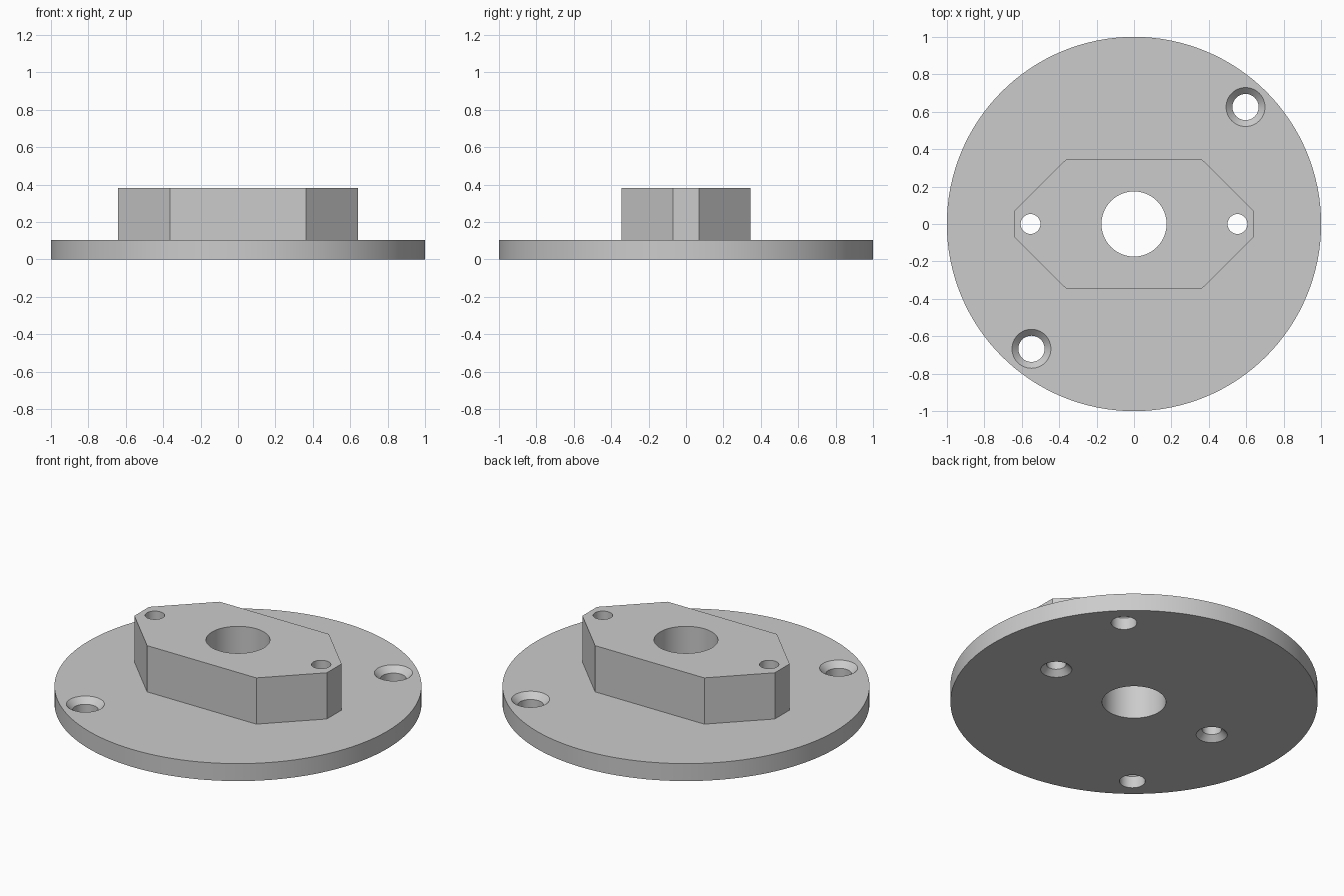
import bpy, bmesh, math

cube = bpy.data.objects.get("Cube")
if cube:
    bpy.data.objects.remove(cube, do_unlink=True)

PLATE_TOP, BOSS_TOP = 0.105, 0.383

grey = bpy.data.materials.new("light grey")
grey.use_nodes = True
colour = (0.6, 0.6, 0.6, 1)
grey.diffuse_color = colour
grey.node_tree.nodes["Principled BSDF"].inputs["Base Color"].default_value = colour


def solid(name, rings):
    """Closed solid skinned through a stack of matching outlines."""
    bm = bmesh.new()
    loops = [[bm.verts.new(p) for p in ring] for ring in rings]
    for low, high in zip(loops, loops[1:]):
        for i in range(len(low)):
            j = (i + 1) % len(low)
            bm.faces.new((low[i], low[j], high[j], high[i]))
    bm.faces.new(loops[0][::-1])
    bm.faces.new(loops[-1])
    mesh = bpy.data.meshes.new(name)
    bm.to_mesh(mesh)
    bm.free()
    mesh.materials.append(grey)
    obj = bpy.data.objects.new(name, mesh)
    bpy.context.collection.objects.link(obj)
    return obj


def lathe(name, profile, x=0, y=0, sides=64):
    """Round solid from (radius, height) points, bottom to top."""
    angles = [2 * math.pi * i / sides for i in range(sides)]
    return solid(name, [[(x + r * math.cos(a), y + r * math.sin(a), z) for a in angles]
                        for r, z in profile])


def combine(target, tool, operation):
    mod = target.modifiers.new(tool.name, "BOOLEAN")
    mod.operation = operation
    mod.solver = "EXACT"
    mod.object = tool
    bpy.context.view_layer.objects.active = target
    bpy.ops.object.modifier_apply(modifier=mod.name)
    bpy.data.objects.remove(tool, do_unlink=True)


# Round base plate
flange = lathe("flange_plate", [(1, 0), (1, PLATE_TOP)], sides=128)

# Raised block with chamfered corners, sunk into the plate
quarter = [(0.64, 0.07), (0.363, 0.345)]
outline = (quarter + [(-x, y) for x, y in quarter[::-1]]
           + [(-x, -y) for x, y in quarter] + [(x, -y) for x, y in quarter[::-1]])
boss = solid("raised_block", [[(x, y, z) for x, y in outline] for z in (0.05, BOSS_TOP)])
combine(flange, boss, "UNION")

# Central bore
combine(flange, lathe("bore_cutter", [(0.174, -0.1), (0.174, 0.5)], sides=96), "DIFFERENCE")

# Plate holes, countersunk from above
for x, y in ((0.596, 0.625), (-0.548, -0.667)):
    profile = [(0.07, -0.1), (0.07, PLATE_TOP - 0.034), (0.104, PLATE_TOP), (0.104, 0.2)]
    combine(flange, lathe("plate_hole_cutter", profile, x, y), "DIFFERENCE")

# Block holes, countersunk from below
for x in (-0.553, 0.553):
    profile = [(0.085, -0.1), (0.085, 0), (0.053, 0.032), (0.053, 0.5)]
    combine(flange, lathe("block_hole_cutter", profile, x), "DIFFERENCE")

# Smooth round walls, crisp edges
bpy.ops.object.select_all(action="DESELECT")
flange.select_set(True)
bpy.context.view_layer.objects.active = flange
bpy.ops.object.shade_smooth_by_angle(angle=math.radians(30))
